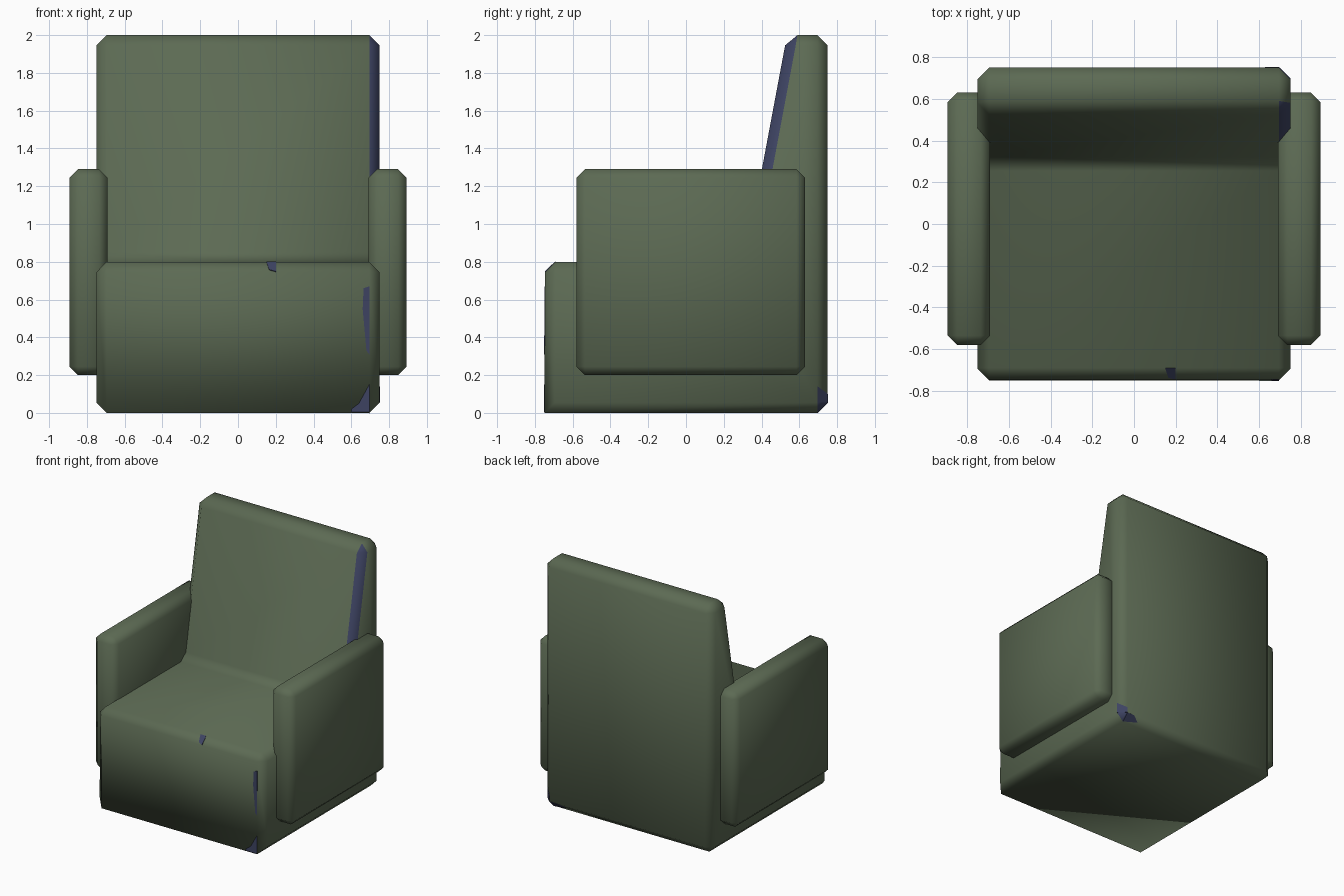
import bpy, bmesh
from mathutils import Vector

if "Cube" in bpy.data.objects:
    bpy.data.objects.remove(bpy.data.objects["Cube"])


def material(name, rgb):
    m = bpy.data.materials.new(name)
    m.diffuse_color = (*rgb, 1)
    m.use_nodes = True
    m.node_tree.nodes["Principled BSDF"].inputs["Base Color"].default_value = m.diffuse_color
    return m


GREEN = material("olive upholstery", (0.107, 0.144, 0.087))
BLUE = material("navy worn patch", (0.046, 0.055, 0.12))


def finish(name, bm, mats, smooth=True):
    bmesh.ops.recalc_face_normals(bm, faces=bm.faces)
    for f in bm.faces:
        f.smooth = smooth
    me = bpy.data.meshes.new(name)
    bm.to_mesh(me)
    bm.free()
    for m in mats:
        me.materials.append(m)
    ob = bpy.data.objects.new(name, me)
    bpy.context.collection.objects.link(ob)
    return ob


def prism(profile, x0, x1):
    """Extrude a (y, z) profile along x."""
    bm = bmesh.new()
    face = bm.faces.new([bm.verts.new((x0, y, z)) for y, z in profile])
    ext = bmesh.ops.extrude_face_region(bm, geom=[face])
    moved = [g for g in ext["geom"] if isinstance(g, bmesh.types.BMVert)]
    bmesh.ops.translate(bm, verts=moved, vec=(x1 - x0, 0, 0))
    bmesh.ops.recalc_face_normals(bm, faces=bm.faces)
    return bm


def chamfer(bm, edges, width):
    bmesh.ops.bevel(bm, geom=edges, offset=width, offset_type='OFFSET',
                    segments=1, profile=0.5, affect='EDGES')
    bm.normal_update()


# Seat and backrest in one piece; the front bottom edge stays sharp
body = prism([(-0.75, 0), (-0.745, 0.8), (0.31, 0.8), (0.535, 2.0),
              (0.75, 2.0), (0.75, 0)], -0.75, 0.75)
chamfer(body, [e for e in body.edges
               if not all(v.co.y < -0.7 and v.co.z < 0.1 for v in e.verts)], 0.055)
bmesh.ops.recalc_face_normals(body, faces=body.faces)
for f in body.faces:
    c, n = f.calc_center_median(), f.normal
    back_edge = c.x > 0.68 and c.z > 1 and n.x > 0.2 and n.y < -0.2
    low_corner = c.x > 0.68 and c.y > 0.68 and c.z < 0.08
    f.material_index = int(back_edge or low_corner)
finish("seat_and_back", body, [GREEN, BLUE])

# Armrests
for side, name in ((1, "right_armrest"), (-1, "left_armrest")):
    arm = prism([(-0.58, 0.2), (-0.58, 1.29), (0.63, 1.29), (0.63, 0.2)],
                0.69 * side, 0.893 * side)
    chamfer(arm, arm.edges[:], 0.045)
    finish(name, arm, [GREEN])


# Thin patches lying on the upholstery
def patch(name, points, normal):
    off = Vector(normal).normalized() * 0.003
    bm = bmesh.new()
    face = bm.faces.new([bm.verts.new(Vector(p) - off) for p in points])
    ext = bmesh.ops.extrude_face_region(bm, geom=[face])
    moved = [g for g in ext["geom"] if isinstance(g, bmesh.types.BMVert)]
    bmesh.ops.translate(bm, verts=moved, vec=off * 2)
    finish(name, bm, [BLUE], False)


def on_front(pts):
    return [(x, -0.75 + 0.00625 * z, z) for x, z in pts]


patch("front_strip_patch", on_front([(0.66, 0.55), (0.665, 0.66), (0.695, 0.67),
      (0.695, 0.31), (0.68, 0.33)]), (0, -1, 0))
patch("front_corner_patch", on_front([(0.6, 0.005), (0.6, 0.02), (0.64, 0.05),
      (0.695, 0.15), (0.695, 0.005)]), (0, -1, 0))
patch("seat_edge_patch", [(0.15, -0.69, 0.8), (0.2, -0.69, 0.8),
      (0.2, -0.745, 0.747), (0.165, -0.735, 0.757)], (0, -1, 1))
patch("back_bottom_patch", [(0.695, 0.695, 0), (0.695, 0.75, 0.055),
      (0.63, 0.75, 0.055), (0.57, 0.72, 0.025)], (0, 1, -1))
patch("back_corner_patch", [(0.75, 0.695, 0.055), (0.695, 0.75, 0.055),
      (0.695, 0.75, 0.1), (0.75, 0.695, 0.14)], (1, 1, 0))
